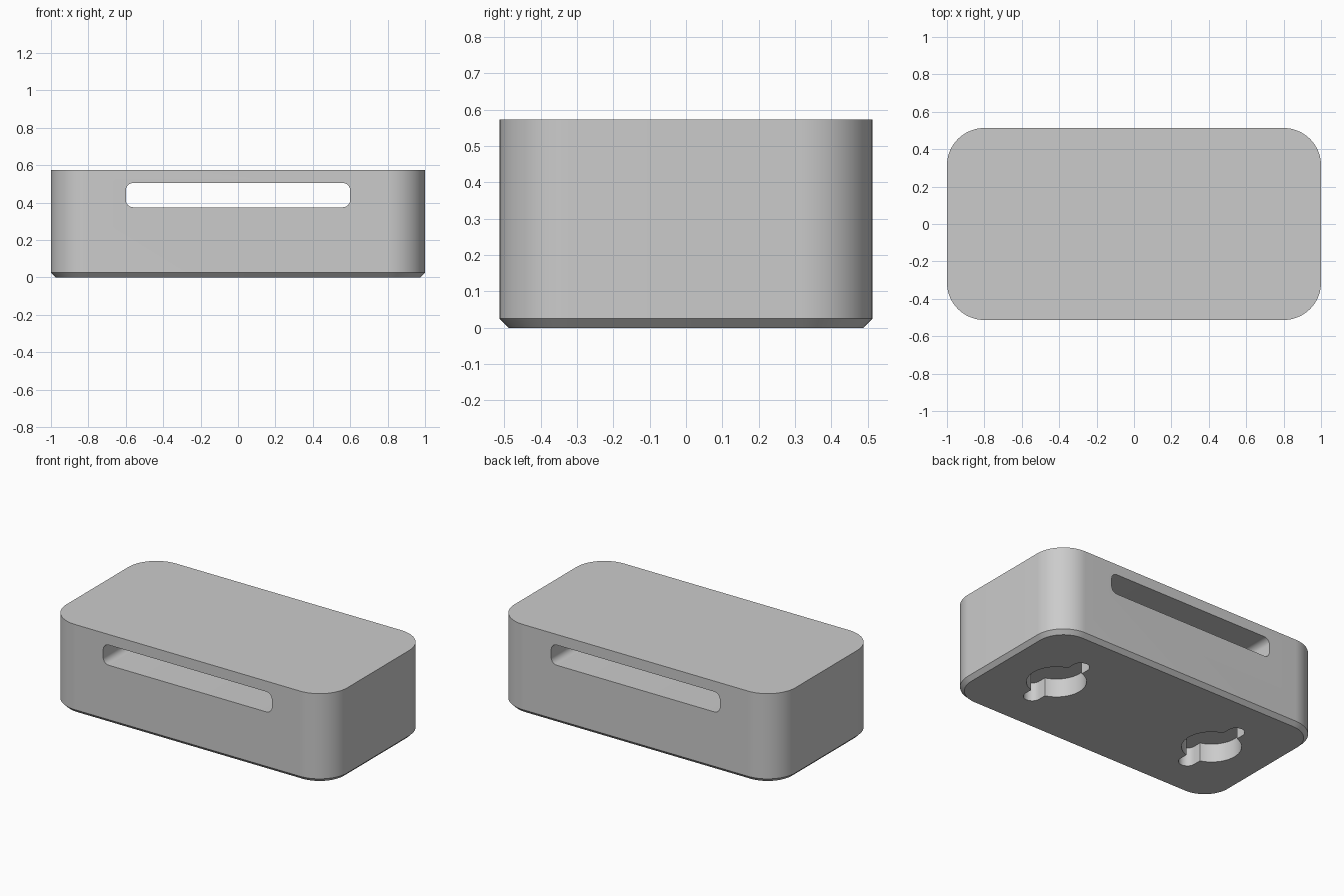
import bpy
import bmesh
from math import sin, cos, asin, degrees, radians
from mathutils import Matrix

HALF_X, HALF_Y, HEIGHT = 1.0, 0.513, 0.573
CORNER, CHAMFER = 0.2, 0.025

if "Cube" in bpy.data.objects:
    bpy.data.objects.remove(bpy.data.objects["Cube"], do_unlink=True)

grey = bpy.data.materials.new("plain grey")
grey.use_nodes = True
grey.diffuse_color = (0.6, 0.6, 0.6, 1)
grey.node_tree.nodes["Principled BSDF"].inputs["Base Color"].default_value = (0.6, 0.6, 0.6, 1)


def arc(cx, cy, r, start, end, steps):
    angles = [radians(start + (end - start) * i / steps) for i in range(steps + 1)]
    return [(cx + r * cos(a), cy + r * sin(a)) for a in angles]


def rounded_rect(hx, hy, r, steps):
    points = []
    for i, (sx, sy) in enumerate([(1, 1), (-1, 1), (-1, -1), (1, -1)]):
        points += arc(sx * (hx - r), sy * (hy - r), r, 90 * i, 90 * i + 90, steps)
    return points


def keyhole(r, ear_r, ear_y):
    # round hole with a small rounded ear on each y side
    side = 90 - degrees(asin(ear_r / r))
    return (arc(0, 0, r, -side, side, 32) + arc(0, ear_y, ear_r, 0, 180, 16)
            + arc(0, 0, r, 180 - side, 180 + side, 32) + arc(0, -ear_y, ear_r, 180, 360, 16))


def loft(name, layers, matrix=Matrix()):
    # solid through matching outlines, given as (height, points)
    bm = bmesh.new()
    rings = [[bm.verts.new((x, y, z)) for x, y in pts] for z, pts in layers]
    for low, high in zip(rings, rings[1:]):
        for i in range(len(low)):
            j = (i + 1) % len(low)
            bm.faces.new((low[i], low[j], high[j], high[i]))
    bm.faces.new(rings[0][::-1])
    bm.faces.new(rings[-1])
    bm.transform(matrix)
    bmesh.ops.recalc_face_normals(bm, faces=bm.faces)
    mesh = bpy.data.meshes.new(name)
    bm.to_mesh(mesh)
    bm.free()
    mesh.materials.append(grey)
    obj = bpy.data.objects.new(name, mesh)
    bpy.context.collection.objects.link(obj)
    return obj


def cut(target, cutter):
    cutter.hide_render = True
    mod = target.modifiers.new(cutter.name, 'BOOLEAN')
    mod.operation = 'DIFFERENCE'
    mod.solver = 'EXACT'
    mod.object = cutter
    bpy.context.view_layer.objects.active = target
    bpy.ops.object.modifier_apply(modifier=mod.name)
    bpy.data.objects.remove(cutter, do_unlink=True)


# rounded block with a chamfered bottom edge
outline = rounded_rect(HALF_X, HALF_Y, CORNER, 24)
foot = rounded_rect(HALF_X - CHAMFER, HALF_Y - CHAMFER, CORNER - CHAMFER, 24)
body = loft("body", [(0, foot), (CHAMFER, outline), (HEIGHT, outline)])

# long slot running through from front to back
slot = rounded_rect(0.6, 0.065, 0.04, 8)
cut(body, loft("slot_cutter", [(-1, slot), (1, slot)],
               Matrix.Translation((0, 0, 0.44)) @ Matrix.Rotation(radians(90), 4, 'X')))

# two eared mounting pockets underneath
pocket = keyhole(0.175, 0.052, 0.22)
for x in (-0.59, 0.59):
    cut(body, loft("pocket_cutter", [(-0.1, pocket), (0.12, pocket)], Matrix.Translation((x, 0, 0))))

bpy.ops.object.select_all(action='DESELECT')
body.select_set(True)
bpy.context.view_layer.objects.active = body
bpy.ops.object.shade_smooth_by_angle(angle=radians(30))
